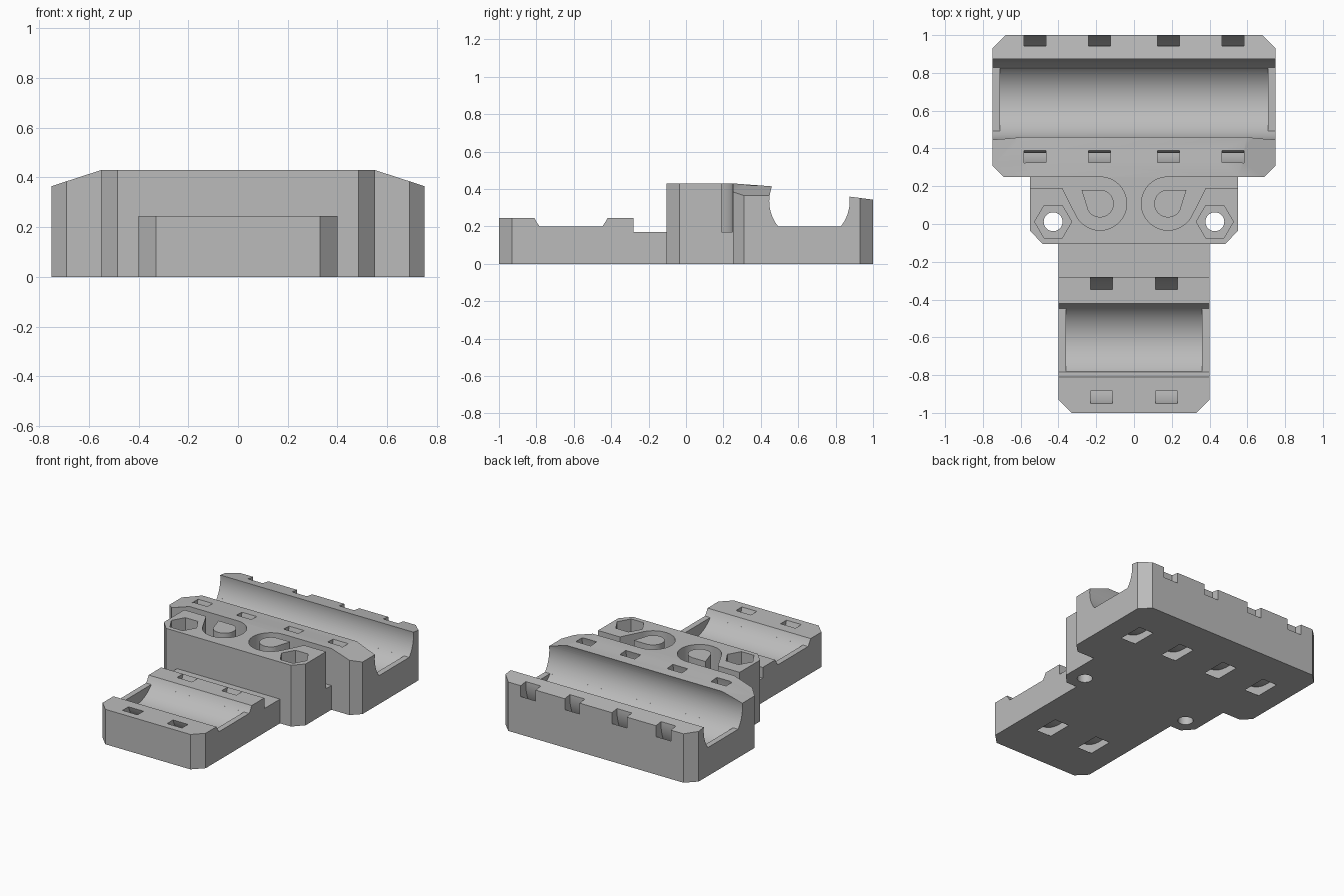
import bpy, bmesh
from math import sin, cos, radians

cube = bpy.data.objects.get("Cube")
if cube:
    bpy.data.objects.remove(cube, do_unlink=True)

grey = bpy.data.materials.new("plain grey")
grey.use_nodes = True
grey.diffuse_color = (0.5, 0.5, 0.5, 1)
grey.node_tree.nodes["Principled BSDF"].inputs["Base Color"].default_value = (0.5, 0.5, 0.5, 1)


def prism(name, points, axis, low, high):
    """Extrude a flat outline along one axis."""
    place = {"X": lambda u, v, w: (w, u, v),
             "Y": lambda u, v, w: (u, w, v),
             "Z": lambda u, v, w: (u, v, w)}[axis]
    bm = bmesh.new()
    ends = [[bm.verts.new(place(u, v, w)) for u, v in points] for w in (low, high)]
    bm.faces.new(ends[0])
    bm.faces.new(ends[1])
    n = len(points)
    for i in range(n):
        j = (i + 1) % n
        bm.faces.new((ends[0][i], ends[0][j], ends[1][j], ends[1][i]))
    bmesh.ops.recalc_face_normals(bm, faces=bm.faces)
    mesh = bpy.data.meshes.new(name)
    bm.to_mesh(mesh)
    bm.free()
    mesh.materials.append(grey)
    obj = bpy.data.objects.new(name, mesh)
    bpy.context.collection.objects.link(obj)
    return obj


def arc(u, v, r, start, end, steps=32):
    angles = [radians(start + (end - start) * i / steps) for i in range(steps + 1)]
    return [(u + r * cos(a), v + r * sin(a)) for a in angles]


def combine(tool, operation="DIFFERENCE"):
    """Apply a boolean to the carriage and discard the tool."""
    tool.hide_render = True
    mod = carriage.modifiers.new("shape", "BOOLEAN")
    mod.operation, mod.solver, mod.object = operation, "EXACT", tool
    bpy.ops.object.modifier_apply(modifier=mod.name)
    bpy.data.objects.remove(tool, do_unlink=True)


# Body: plan outline intersected with the stepped side profile
half = [(0.33, -1), (0.4, -0.93), (0.4, -0.105), (0.485, -0.105), (0.55, -0.035),
        (0.55, 0.25), (0.69, 0.25), (0.75, 0.31), (0.75, 0.93), (0.68, 1)]
carriage = prism("carriage_body", half + [(-x, y) for x, y in reversed(half)], "Z", 0, 0.5)
bpy.context.view_layer.objects.active = carriage
carriage.select_set(True)
side = [(-1.1, -0.1), (1.1, -0.1), (1.1, 0.33), (0.87, 0.36), (0.45, 0.415), (0.25, 0.43),
        (-0.105, 0.43), (-0.105, 0.17), (-0.28, 0.17), (-0.28, 0.245), (-1.1, 0.245)]
combine(prism("side_profile", side, "X", -0.9, 0.9), "INTERSECT")

# Sloped shoulders on the rear block
for s in (-1, 1):
    slope = [(0.55 * s, 0.43), (0.95 * s, 0.3), (0.95 * s, 0.6), (0.55 * s, 0.6)]
    combine(prism("shoulder_cut", slope, "Y", 0.24, 1.1))

# Bearing cradles with raised end lips, and curved tie channels around them
AXIS_Z, BORE, LIP_Z = 0.335, 0.215, 0.2
cradles = [(0.66, 0.75, (-0.525, -0.183, 0.183, 0.525)), (-0.615, 0.4, (-0.173, 0.173))]
for y, width, ties in cradles:
    bore = arc(y, AXIS_Z, BORE, 0, 360, 96)[:-1]
    combine(prism("bore_cut", bore, "X", 0.04 - width, width - 0.04))
    lip = arc(y, AXIS_Z, BORE, -38.9, 218.9, 72)
    combine(prism("lip_cut", lip, "X", -width - 0.05, width + 0.05))
    ring = arc(y, AXIS_Z, 0.347, 150, 390, 48) + arc(y, AXIS_Z, 0.284, 390, 150, 48)
    for x in ties:
        combine(prism("tie_channel", ring, "X", x - 0.058, x + 0.058))

# Belt grooves around teardrop posts, with nut traps and screw holes beside them
for s in (-1, 1):
    groove = [(0.58, 0.19), (0.38, 0.19)] + arc(0.18, 0.108, 0.141, -28, -270, 40) + [(0.58, 0.249)]
    combine(prism("belt_groove", [(x * s, y) for x, y in groove], "Z", 0.17, 0.6))
    post = arc(0.18, 0.108, 0.073, 90, 332, 32) + [(0.278, 0.181)]
    combine(prism("belt_post", [(x * s, y) for x, y in post], "Z", 0.12, 0.43), "UNION")
    hexagon = arc(0.428 * s, 0.012, 0.098, 0, 360, 6)[:-1]
    combine(prism("nut_trap", hexagon, "Z", 0.17, 0.6))
    hole = arc(0.428 * s, 0.012, 0.05, 0, 360, 32)[:-1]
    combine(prism("screw_hole", hole, "Z", -0.1, 0.6))

bpy.ops.object.shade_smooth_by_angle(angle=radians(25))
